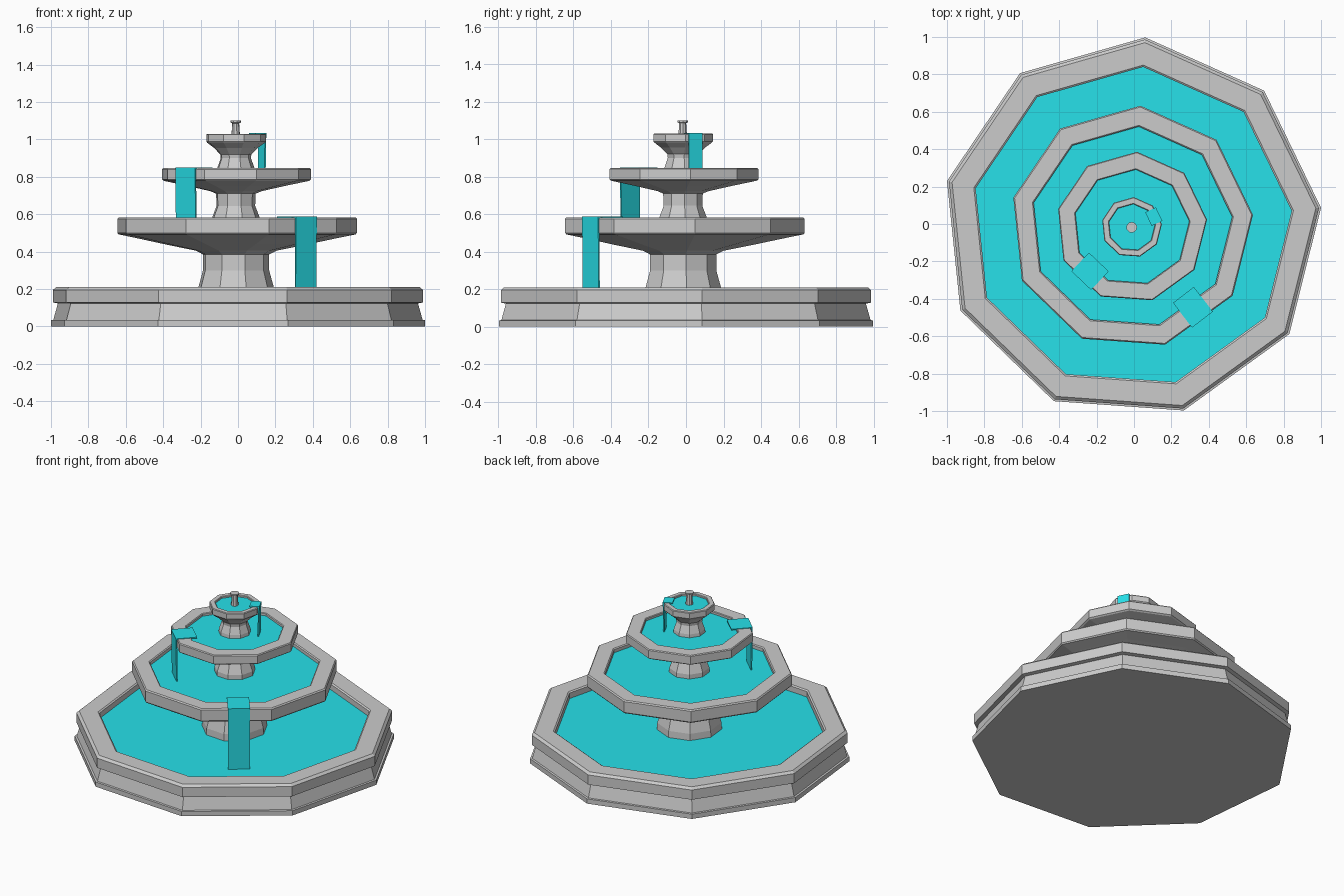
import bpy, bmesh, math

if "Cube" in bpy.data.objects:
    bpy.data.objects.remove(bpy.data.objects["Cube"])

SIDES = 9
CX, CY = -0.0126, -0.018
START = math.radians(85.9)

water_mat = bpy.data.materials.new("water")
water_mat.diffuse_color = (0.02, 0.75, 0.82, 1)
water_mat.use_nodes = True
water_mat.node_tree.nodes["Principled BSDF"].inputs["Base Color"].default_value = water_mat.diffuse_color


def finish(name, bm, mat=None):
    bmesh.ops.recalc_face_normals(bm, faces=bm.faces[:])
    me = bpy.data.meshes.new(name)
    bm.to_mesh(me)
    bm.free()
    ob = bpy.data.objects.new(name, me)
    bpy.context.collection.objects.link(ob)
    if mat:
        me.materials.append(mat)
    return ob


def lathe(name, profile, mat=None):
    """Flat-sided solid from (radius, z) points, capped at both ends."""
    bm = bmesh.new()
    rings = []
    for r, z in profile:
        angles = [START + i * math.tau / SIDES for i in range(SIDES)]
        rings.append([bm.verts.new((CX + r * math.cos(a), CY + r * math.sin(a), z)) for a in angles])
    for lo, hi in zip(rings, rings[1:]):
        for i in range(SIDES):
            j = (i + 1) % SIDES
            bm.faces.new((lo[i], lo[j], hi[j], hi[i]))
    bm.faces.new(rings[0])
    bm.faces.new(rings[-1])
    return finish(name, bm, mat)


def waterfall(name, deg, width, inner, outer, top, bottom):
    """Thin sheet that runs over the rim and drops to the tier below."""
    t = 0.008
    path = [(inner, top - t), (inner, top), (outer, top), (outer - 0.004, bottom),
            (outer - 0.004 - t, bottom), (outer - t, top - t)]
    a = math.radians(deg)
    c, s = math.cos(a), math.sin(a)
    bm = bmesh.new()
    sides = [[bm.verts.new((CX + r * c - w * s, CY + r * s + w * c, z)) for r, z in path]
             for w in (-width / 2, width / 2)]
    n = len(path)
    for i in range(n):
        j = (i + 1) % n
        bm.faces.new((sides[0][i], sides[0][j], sides[1][j], sides[1][i]))
    for side in sides:
        bm.faces.new(side)
    return finish(name, bm, water_mat)


# Ground basin: plinth, slanted wall, overhanging rim, sunken floor
lathe("ground_basin", [(1.018, 0), (1.018, 0.033), (1.005, 0.035), (0.98, 0.123), (1.007, 0.128),
                       (1.007, 0.195), (0.99, 0.21), (0.87, 0.21), (0.86, 0.203), (0.86, 0.12)])

# Three pedestals with their bowls
lathe("lower_bowl", [(0.21, 0.12), (0.205, 0.21), (0.18, 0.30), (0.18, 0.385), (0.22, 0.405),
                     (0.38, 0.437), (0.56, 0.475), (0.645, 0.492), (0.652, 0.50), (0.652, 0.575),
                     (0.645, 0.583), (0.547, 0.583), (0.54, 0.577), (0.54, 0.53)])
lathe("middle_bowl", [(0.13, 0.53), (0.128, 0.585), (0.105, 0.645), (0.108, 0.71), (0.14, 0.723),
                      (0.26, 0.75), (0.395, 0.778), (0.405, 0.785), (0.405, 0.84), (0.40, 0.846),
                      (0.315, 0.846), (0.31, 0.842), (0.31, 0.80)])
lathe("upper_bowl", [(0.105, 0.80), (0.10, 0.85), (0.082, 0.90), (0.085, 0.92), (0.12, 0.955),
                     (0.157, 0.982), (0.162, 0.988), (0.162, 1.025), (0.158, 1.03),
                     (0.129, 1.03), (0.125, 1.027), (0.125, 0.995)])

# Spout on top
lathe("spout", [(0.026, 0.995), (0.022, 1.04), (0.019, 1.085), (0.029, 1.09), (0.029, 1.10)])

# Water surfaces
for name, r, z in (("basin_water", 0.865, 0.165), ("lower_water", 0.544, 0.555),
                   ("middle_water", 0.313, 0.828), ("upper_water", 0.127, 1.017)):
    lathe(name, [(r, z - 0.01), (r, z)], water_mat)

# Sheets of falling water
waterfall("lower_waterfall", 307.5, 0.14, 0.455, 0.622, 0.587, 0.16)
waterfall("middle_waterfall", 226.5, 0.145, 0.255, 0.392, 0.85, 0.55)
waterfall("upper_waterfall", 25.9, 0.08, 0.10, 0.163, 1.034, 0.825)
